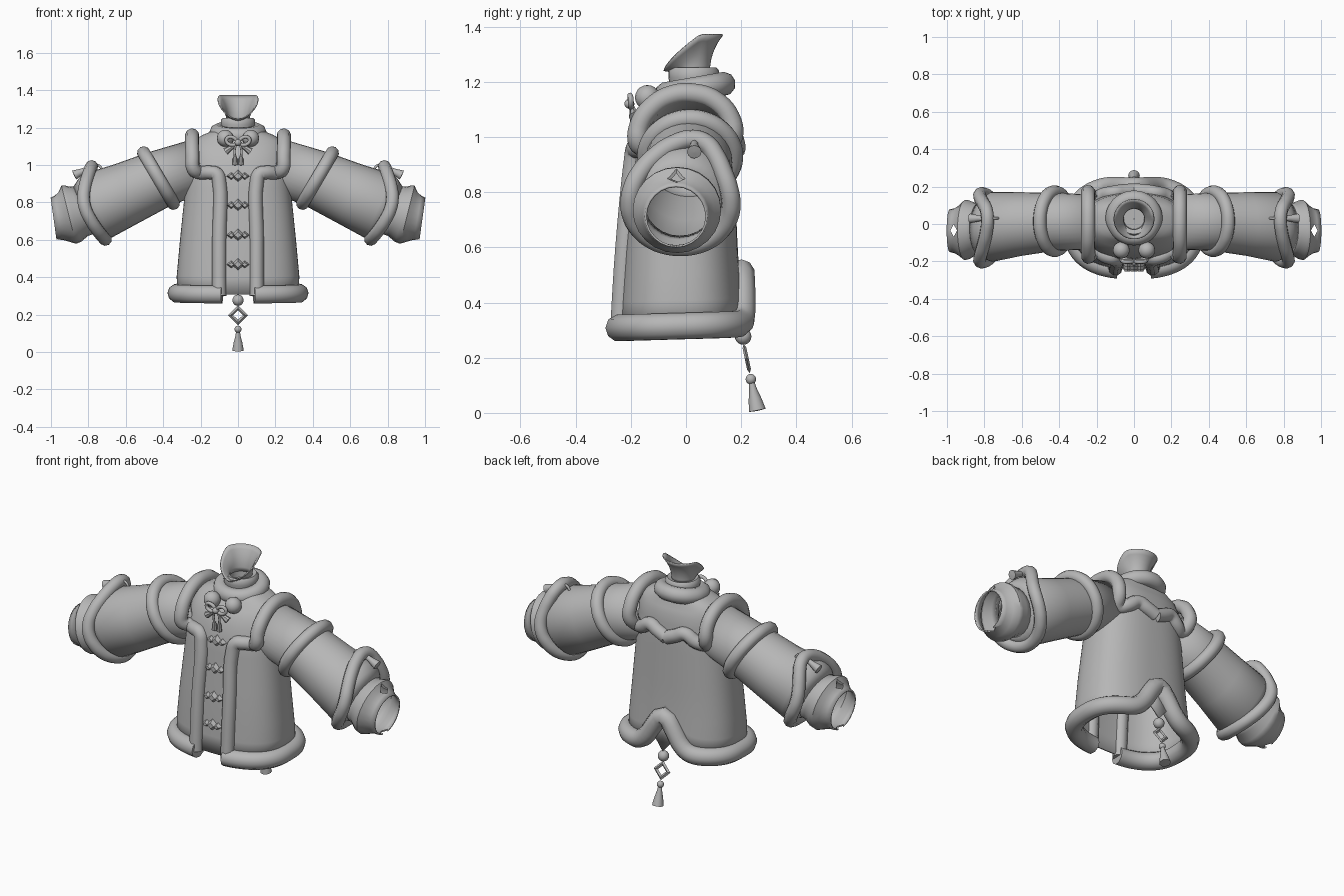
import bpy, bmesh, math
from mathutils import Vector, Matrix

if "Cube" in bpy.data.objects:
    bpy.data.objects.remove(bpy.data.objects["Cube"])

grey = bpy.data.materials.new("cloth_grey")
grey.diffuse_color = (0.47, 0.47, 0.47, 1)
grey.use_nodes = True
grey.node_tree.nodes["Principled BSDF"].inputs["Base Color"].default_value = grey.diffuse_color


def finish(ob, mirror=False, thick=0.0, cutter=None, angle=40):
    ob.data.materials.clear()
    ob.data.materials.append(grey)
    bpy.ops.object.select_all(action='DESELECT')
    bpy.context.view_layer.objects.active = ob
    ob.select_set(True)
    bpy.ops.object.shade_smooth_by_angle(angle=math.radians(angle))
    if thick:
        m = ob.modifiers.new("thickness", 'SOLIDIFY')
        m.thickness, m.offset = thick, -1
    if cutter:
        m = ob.modifiers.new("cut", 'BOOLEAN')
        m.object, m.operation, m.solver = cutter, 'DIFFERENCE', 'EXACT'
    if mirror:
        ob.modifiers.new("mirror", 'MIRROR')
    return ob


def from_bmesh(name, bm):
    me = bpy.data.meshes.new(name)
    bmesh.ops.recalc_face_normals(bm, faces=bm.faces)
    bm.to_mesh(me)
    bm.free()
    ob = bpy.data.objects.new(name, me)
    bpy.context.collection.objects.link(ob)
    return ob


def loft(name, rings, caps=False, **kw):
    bm = bmesh.new()
    rows = [[bm.verts.new(p) for p in r] for r in rings]
    n = len(rows[0])
    for a, b in zip(rows, rows[1:]):
        for i in range(n):
            j = (i + 1) % n
            bm.faces.new((a[i], a[j], b[j], b[i]))
    if caps:
        bm.faces.new(rows[0])
        bm.faces.new(rows[-1])
    return finish(from_bmesh(name, bm), **kw)


def ring(centre, axis, r, n=24):
    """Circle of points around an axis."""
    a = Vector(axis).normalized()
    u = Vector((0, 1, 0)) if abs(a.y) < 0.9 else Vector((1, 0, 0))
    u = (u - a * u.dot(a)).normalized()
    v = a.cross(u)
    return [Vector(centre) + r * (u * math.cos(t) + v * math.sin(t))
            for t in (2 * math.pi * i / n for i in range(n))]


def tube(name, pts, r, closed=False, mirror=False, res=5):
    cu = bpy.data.curves.new(name, 'CURVE')
    cu.dimensions, cu.bevel_depth, cu.bevel_resolution = '3D', r, 3
    cu.resolution_u, cu.use_fill_caps = res, True
    sp = cu.splines.new('BEZIER')
    sp.bezier_points.add(len(pts) - 1)
    for bp, p in zip(sp.bezier_points, pts):
        bp.co = p
        bp.handle_left_type = bp.handle_right_type = 'AUTO'
    sp.use_cyclic_u = closed
    ob = bpy.data.objects.new(name, cu)
    bpy.context.collection.objects.link(ob)
    bpy.ops.object.select_all(action='DESELECT')
    bpy.context.view_layer.objects.active = ob
    ob.select_set(True)
    bpy.ops.object.convert(target='MESH')
    return finish(bpy.context.object, mirror)


def ball(name, c, r, mirror=False):
    bpy.ops.mesh.primitive_uv_sphere_add(segments=16, ring_count=10, radius=r)
    ob = bpy.context.object
    ob.data.transform(Matrix.Translation(c))
    ob.name = name
    return finish(ob, mirror)


def lathe(name, start, direction, profile, n=12, **kw):
    d = Vector(direction).normalized()
    return loft(name, [ring(Vector(start) + d * h, d, r, n) for h, r in profile], caps=True, **kw)


# Coat cross-sections: height, half width, front y, back y
SECTIONS = [(0.28, .325, -.245, .212), (0.37, .331, -.24, .203), (0.6, .31, -.225, .187), (0.97, .272, -.19, .172),
            (1.08, .26, -.15, .16), (1.13, .24, -.11, .14), (1.16, .19, -.09, .13), (1.2, .09, -.06, .12)]
EXP = 2.5


def section(z):
    z = min(max(z, SECTIONS[0][0]), SECTIONS[-1][0])
    for a, b in zip(SECTIONS, SECTIONS[1:]):
        if z <= b[0]:
            f = (z - a[0]) / (b[0] - a[0])
            return [p + (q - p) * f for p, q in zip(a[1:], b[1:])]


def around(t, z):
    hx, yf, yb = section(z)
    c, s = math.cos(t), math.sin(t)
    x = hx * math.copysign(abs(c) ** (2 / EXP), c)
    y = (yf + yb) / 2 + (yb - yf) / 2 * math.copysign(abs(s) ** (2 / EXP), s)
    return Vector((x, y, z))


def on_coat(x, z, side):
    hx, yf, yb = section(z)
    k = (1 - min(1, abs(x / hx)) ** EXP) ** (1 / EXP)
    return Vector((x, (yf + yb) / 2 + side * (yb - yf) / 2 * k, z))


def hem_point(t):
    p = around(t, 0.31)
    z = 0.315 + 0.03 * p.y
    if p.y > 0:
        z += 0.185 * math.exp(-(p.x / 0.095) ** 2)
    return around(t, z)


# Coat body, open at the bottom with a raised back hem
N = 72
angles = [2 * math.pi * i / N for i in range(N)]
rows = []
for k in range(8):
    rows.append([around(t, hem_point(t).z * (1 - k / 7) + 0.97 * k / 7) for t in angles])
rows += [[around(t, z) for t in angles] for z in (1.03, 1.08, 1.11, 1.13, 1.15, 1.16, 1.18, 1.2)]
loft("coat_body", rows, thick=0.012)

# Fur hem, open at the front
gap = math.pi / 2 - math.acos((0.085 / 0.325) ** (EXP / 2))
hem = [hem_point(-math.pi / 2 + gap + (2 * math.pi - 2 * gap) * i / 60) for i in range(61)]
tube("fur_hem", [p + Vector((0, .006 if p.y > 0 else -.002, 0)) for p in hem], 0.05, res=2)

# Fur edging down the front, over the shoulders and across the back yoke
front = [(.1, .3), (.1, .6), (.1, .91), (.115, .952), (.15, .96), (.205, .96)]
edge = [on_coat(x, z, -1) for x, z in front]
edge += [Vector(p) for p in ((.238, -.172, .98), (.243, -.168, 1.04), (.245, -.125, 1.105), (.245, -.05, 1.15),
                             (.245, .035, 1.155), (.245, .105, 1.13), (.245, .158, 1.07), (.243, .168, 1.0))]
edge += [on_coat(x, z, 1) + Vector((0, .006, 0))
         for x, z in ((.215, .952), (.17, .965), (.11, 1.0), (.06, .98), (0, .955))]
tube("fur_edging", edge, 0.038, mirror=True)

# Hanging flap under the raised back hem
bm = bmesh.new()
bm.faces.new([bm.verts.new(p) for p in ((-.11, .19, .44), (0, .19, .52), (.11, .19, .44), (0, .205, .305))])
finish(from_bmesh("back_flap", bm), thick=0.01)

# Sleeves, from shoulder to the narrow throat of the cuff
slope = Vector((.92, 0, -.39))
SLEEVE = [(.2, .01, 1.0, .145), (.42, .012, .925, .155), (.6, 0, .845, .17), (.755, -.015, .78, .187),
          (.79, -.02, .768, .168), (.83, -.025, .755, .135)]
loft("sleeves", [ring((x, y, z), slope, r, 32) for x, y, z, r in SLEEVE], mirror=True, thick=0.01)

# Cuffs with a small diamond opening
bpy.ops.mesh.primitive_cylinder_add(vertices=4, radius=1, depth=1)
cutter = bpy.context.object
cutter.name = "diamond_cutter"
cutter.data.transform(Matrix.Translation((.964, -.035, .72)) @ Matrix.Diagonal((.018, .033, .6, 1)))
cutter.hide_render = True
cutter.hide_set(True)
CUFF = [(.81, -.022, .76, .135, .39), (.85, -.026, .752, .14, .36), (.885, -.031, .74, .158, .3),
        (.905, -.033, .734, .16, .25), (.93, -.035, .724, .138, .22), (.96, -.036, .718, .12, .18),
        (.986, -.036, .712, .114, .14)]
loft("cuffs", [ring((x, y, z), (1, 0, -k), r) for x, y, z, r, k in CUFF],
     mirror=True, thick=0.008, cutter=cutter)

# Fur band on the upper sleeve and wavy fur band at the cuff
tube("sleeve_fur_band", ring((.425, .015, .93), (.85, 0, -.5), .156, 16), 0.036, True, True)
wavy = []
for p in ring((.765, -.02, .778), slope, .183, 20):
    up = (p.z - .778) / (.183 * .92)          # 1 on the upper side, -1 below
    shift = -.11 * up * up if up > 0 else -.035 * up * up
    wavy.append(p + slope * (.052 + shift) + Vector((0, .045, .022)) * max(0, up) ** 4)
tube("cuff_fur_band", wavy, 0.035, True, True)

# Sleeve tassels
TASSEL = [(0, .006), (.015, .012), (.05, .016), (.1, .026), (.102, .004)]
tube("sleeve_cord", [(.72, .03, .965), (.75, .03, 1.0), (.785, .03, .985)], .007, mirror=True)
ball("sleeve_bead", (.785, .03, .988), .02, True)
lathe("sleeve_tassel", (.785, .03, .988), (.9, 0, -.42), TASSEL, mirror=True)

# Fur collar, neck lip and flared stand collar
tube("fur_collar", [(.108 * math.cos(t), .033 + .103 * math.sin(t), 1.174 + .018 * math.sin(t))
                    for t in angles[::6]], .044, True)
C = Vector((0, .028, 0))
loft("neck_lip", [ring(C + Vector((0, 0, z)), (0, 0, 1), r) for z, r in
                  ((1.18, .085), (1.215, .092), (1.24, .092), (1.252, .082), (1.245, .058), (1.2, .055), (1.2, .002))])
collar = []
for k in range(7):
    f = k / 6
    row = []
    for t in angles[::2]:
        back = min(1, max(0, (math.sin(t) + 1) / 1.25)) ** 0.75
        r = .056 + (.049 * f ** (2.2 - 1.1 * (1 - back)))
        row.append((r * math.cos(t), .025 + r * math.sin(t), 1.235 + f * (.01 + .128 * back)))
    collar.append(row)
loft("stand_collar", collar, thick=0.006)

# Pompoms, bow and hanging cords at the throat
ball("pompom", (.068, -.14, 1.143), .045, True)
tube("bow_loop", [(.008, -.2, 1.12), (.035, -.203, 1.15), (.062, -.2, 1.137), (.045, -.2, 1.11)],
     .01, True, True)
ball("bow_knot", (0, -.205, 1.12), .018)
lathe("bow_tail", (.005, -.195, 1.115), (.8, .1, -.55), [(0, .006), (.04, .013), (.075, .02), (.077, .004)],
      n=8, mirror=True)
tube("bow_cord", [(.006, -.2, 1.12), (.018, -.198, 1.08), (.016, -.195, 1.04)], .006, mirror=True)
lathe("bow_tassel", (.016, -.195, 1.05), (0, 0, -1), [(0, .007), (.015, .012), (.05, .014), (.052, .003)],
      n=8, mirror=True)

# Diamond buttons down the front
for i, z in enumerate((.94, .785, .625, .468)):
    bm = bmesh.new()
    for dx, w, h in ((0, .038, .034), (.036, .027, .021), (-.036, .027, .021)):
        m = (Matrix.Translation(on_coat(0, z, -1) + Vector((dx, -.008, 0)))
             @ Matrix.Diagonal((w, 1, h, 1)) @ Matrix.Rotation(math.pi / 2, 4, 'X'))
        bmesh.ops.create_cone(bm, cap_ends=True, segments=4, radius1=1, radius2=.5, depth=.024, matrix=m)
    finish(from_bmesh(f"button_{i + 1}", bm), angle=20)

# Hanging charm at the back: bead, diamond frame and tassel
ball("charm_bead", (0, .207, .277), .03)
bpy.ops.mesh.primitive_torus_add(major_segments=4, minor_segments=4, major_radius=.04, minor_radius=.014)
frame = bpy.context.object
frame.name = "charm_diamond"
frame.data.transform(Matrix.Translation((0, .22, .197)) @ Matrix.Rotation(math.radians(102), 4, 'X')
                     @ Matrix.Diagonal((1, 1, .5, 1)))
finish(frame, angle=20)
ball("charm_small_bead", (0, .235, .122), .019)
lathe("charm_tassel", (0, .236, .12), (0, .2, -1), [(0, .01), (.03, .013), (.07, .023), (.113, .031), (.115, .004)])
